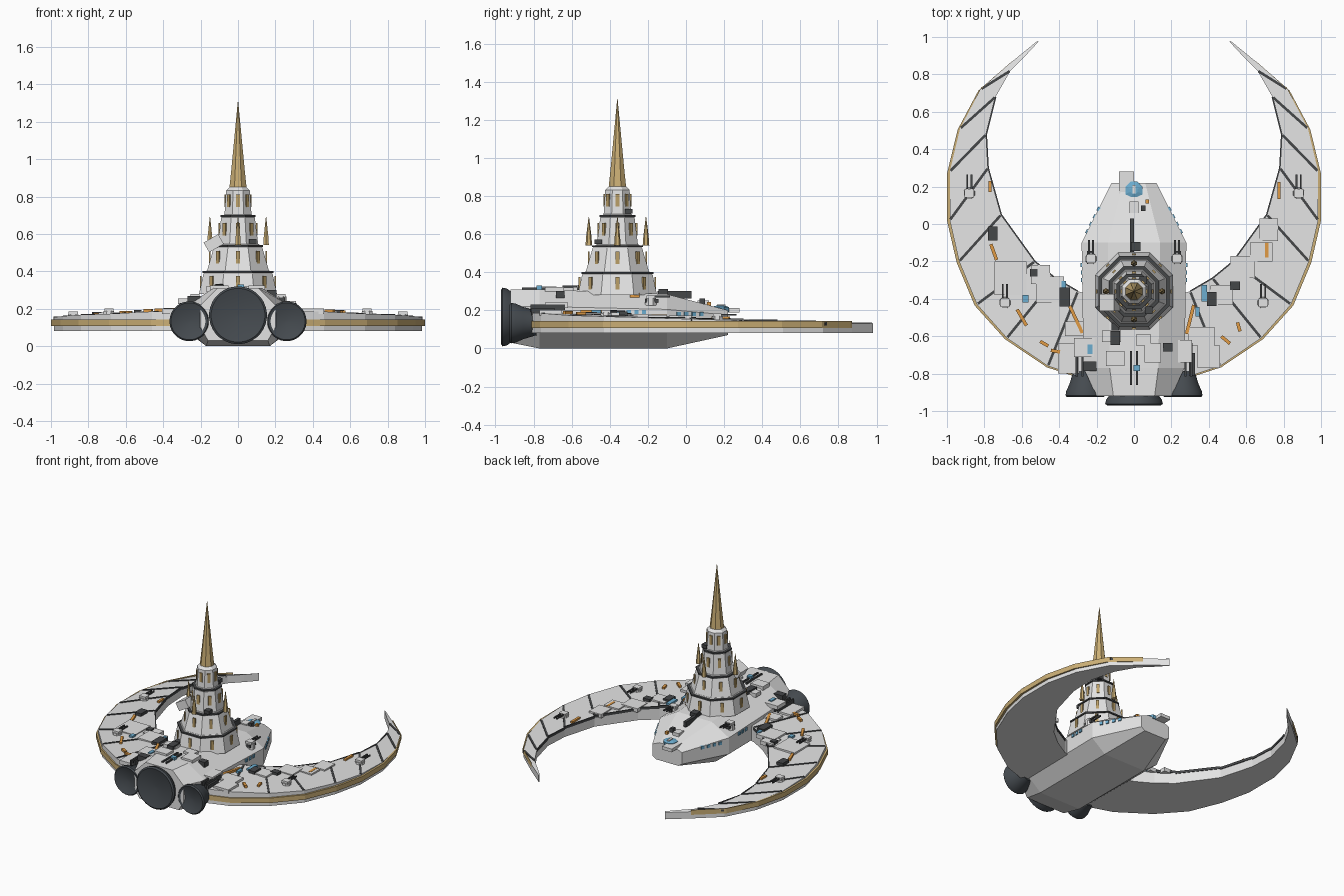
import bpy, bmesh, math
from mathutils import Vector, Matrix

if "Cube" in bpy.data.objects:
    bpy.data.objects.remove(bpy.data.objects["Cube"])

def mat(name, r, g, b):
    m = bpy.data.materials.new(name)
    m.diffuse_color = (r, g, b, 1)
    m.use_nodes = True
    m.node_tree.nodes["Principled BSDF"].inputs["Base Color"].default_value = m.diffuse_color
    return m

GREY = mat("hull grey", 0.77, 0.77, 0.77)
TRIM = mat("dark trim", 0.06, 0.063, 0.066)
ENG = mat("engine slate", 0.06, 0.07, 0.08)
GOLD = mat("gold", 0.60, 0.43, 0.18)
WIN = mat("window amber", 0.50, 0.35, 0.14)
ORANGE = mat("orange", 0.75, 0.33, 0.06)
BLUE = mat("blue", 0.15, 0.42, 0.63)

def mesh(name, verts, faces, material):
    me = bpy.data.meshes.new(name)
    me.from_pydata([tuple(v) for v in verts], [], faces)
    bm = bmesh.new()
    bm.from_mesh(me)
    bmesh.ops.recalc_face_normals(bm, faces=bm.faces)
    if bm.calc_volume(signed=True) < 0:
        bmesh.ops.reverse_faces(bm, faces=bm.faces)
    bm.to_mesh(me)
    bm.free()
    me.materials.append(material)
    ob = bpy.data.objects.new(name, me)
    bpy.context.collection.objects.link(ob)
    return ob

def loft(name, rings, material):
    """Skin a list of equal-length rings and cap both ends."""
    n = len(rings[0])
    verts = [v for r in rings for v in r]
    faces = [(i*n+j, i*n+(j+1) % n, (i+1)*n+(j+1) % n, (i+1)*n+j)
             for i in range(len(rings)-1) for j in range(n)]
    faces += [tuple(range(n)), tuple(range(len(verts)-n, len(verts)))]
    return mesh(name, verts, faces, material)

def turned(name, prof, n, c, material, axis='Z'):
    """Turned solid; prof holds (flat radius, position along axis)."""
    k = 1/math.cos(math.pi/n)
    rings = []
    for r, h in prof:
        ring = []
        for i in range(n):
            a = (i+0.5)*2*math.pi/n
            u, v = r*k*math.cos(a), r*k*math.sin(a)
            ring.append((c[0]+u, c[1]+v, h) if axis == 'Z' else (c[0]+u, h, c[1]+v))
        rings.append(ring)
    return loft(name, rings, material)

def box(name, c, s, material, rot=None):
    m = rot or Matrix.Identity(3)
    ring = [(-1, -1), (1, -1), (1, 1), (-1, 1)]
    return loft(name, [[Vector(c) + m @ Vector((x*s[0]/2, y*s[1]/2, z*s[2]/2))
                        for x, y in ring] for z in (-1, 1)], material)

def rz(deg):
    return Matrix.Rotation(math.radians(deg), 3, 'Z')

# Hull: y, half widths (middle, top, bottom), top, bottom, upper and lower chine heights
SECT = [(-0.92, .20, .11, .16, .31, .03, .22, .10), (-0.77, .27, .13, .17, .31, 0, .22, .085),
        (-0.10, .28, .14, .17, .285, 0, .205, .085), (0.22, .12, .06, .09, .20, .07, .175, .09)]

def section(y):
    for a, b in zip(SECT, SECT[1:]):
        if y <= b[0]:
            t = (y-a[0])/(b[0]-a[0])
            return [p+(q-p)*t for p, q in zip(a, b)]
    return SECT[-1]

loft("hull", [[(-w, y, k), (-w, y, m), (-t, y, h), (t, y, h), (w, y, m), (w, y, k),
               (b, y, l), (-b, y, l)] for y, w, t, b, h, l, m, k in SECT], GREY)

# Crescent wings
OUT = [(.515, .98), (.65, .87), (.82, .72), (.93, .51), (.985, .28), (.985, .02), (.935, -.2),
       (.84, -.43), (.68, -.61), (.46, -.76), (.25, -.83), (0, -.85)]
INN = [(.51, .975), (.58, .90), (.66, .82), (.74, .68), (.79, .48), (.78, .30), (.71, .05),
       (.53, -.20), (.42, -.29), (.30, -.36), (.15, -.40), (0, -.42)]

def deck(x, y):
    return max(.13, min(.185, .155 - .03*y + max(0, .6-abs(x))*.05))

def bar(name, a, b, w, over, material, grow):
    """Thin bar between two plan points, following the deck."""
    a, b = Vector(a), Vector(b)
    d = (b-a).normalized()
    n = Vector((-d.y, d.x))*w/2
    a, b = a-d*grow, b+d*grow
    pts = [a-n, b-n, b+n, a+n]
    top = [deck(*a)+.006, deck(*b)]
    return loft(name, [[(p.x, p.y, top[i in (1, 2)]+e) for i, p in enumerate(pts)]
                       for e in (-.012, over)], material)

for s in (-1, 1):
    o = [(s*x, y) for x, y in OUT]
    n = [(s*x, y) for x, y in INN]
    loft("wing", [[(*p, .08), (*p, deck(*p)), (*q, deck(*q)+.006), (*q, .08)]
                  for p, q in zip(o, n)], GREY)
    for i in range(2, 10):
        bar("wing_seam", n[i], o[i], .014, .004, TRIM, -.006)
    for i in range(3, 9):
        bar("inner_edge_trim", n[i], n[i+1], .008, .006, TRIM, 0)
    loft("gold_edge_band", [[(x*1.0, y, .107), (x*1.0, y, .143), (x*1.014, y-.006, .143),
                             (x*1.014, y-.006, .107)] for x, y in o[1:11]], GOLD)

# Engines: centre x, z, rim radius, front y, length
for x, z, r, y, l in [(0, .165, .154, -.97, .13), (-.26, .133, .106, -.925, .14),
                      (.26, .133, .106, -.925, .14)]:
    ob = turned("engine_bell", [(.01, y+.02), (r*.6, y+.013), (r*.93, y), (r, y+.008),
                (r*.97, y+.03), (r*.80, y+l*.5), (r*.6, y+l)], 32, (x, z), ENG, 'Y')
    bpy.ops.object.select_all(action='DESELECT')
    ob.select_set(True)
    bpy.context.view_layer.objects.active = ob
    bpy.ops.object.shade_smooth_by_angle(angle=math.radians(40))
    for k in (-1, 1):
        box("engine_pipe", (x*1.12+k*.015, y+.20, .30 if x == 0 else .21),
            (.011, .18, .04), TRIM)

# Tower tiers with thin dark lips and upright amber windows
TC = (0, -.36)
TIERS = [(.28, .405, .208, .185), (.405, .545, .165, .130), (.545, .705, .108, .090),
         (.705, .85, .072, .064)]
for z0, z1, r0, r1 in TIERS:
    turned("tower_tier", [(r0, z0), (r1, z1-.018), (r1-.018, z1)], 8, TC, GREY)
    if z1 < .8:
        turned("tower_lip", [(r1+.004, z1-.014), (r1+.004, z1-.004)], 8, TC, TRIM)
    zm = z0+(z1-z0)*.50
    rm = r0+(r1-r0)*.40
    for i in range(8):
        a = i*math.pi/4
        box("tower_window", (rm*math.cos(a), TC[1]+rm*math.sin(a), zm),
            (.009, .021, .066), WIN, Matrix.Rotation(a, 3, 'Z'))
turned("spire", [(.046, .845), (.036, .94), (.001, 1.31)], 8, TC, GOLD)
for i in range(4):
    a = i*math.pi/2
    c = (.15*math.cos(a), TC[1]+.15*math.sin(a))
    turned("small_spire", [(.015, .54), (.012, .59), (.001, .69)], 6, c, GOLD)
box("tower_side_plate", (-.13, -.42, .55), (.09, .09, .06), GREY,
    Matrix.Rotation(math.radians(-30), 3, 'Y'))
for x, y, z in [(.08, -.46, .56), (-.1, -.55, .32), (.05, -.30, .72)]:
    box("tower_unit", (x, y, z), (.04, .04, .025), TRIM)

# Twin gun turrets
for s in (-1, 1):
    for x, y, z in [(.88, .165, .15), (.69, -.42, .168), (.23, -.185, .245)]:
        turned("turret_base", [(.03, z-.02), (.028, z+.02)], 8, (s*x, y), GREY)
        box("turret_head", (s*x, y, z+.025), (.05, .045, .018), GREY)
        for k in (-1, 1):
            box("turret_barrel", (s*x+k*.011, y+.055, z+.027), (.009, .09, .010), TRIM)

def on_deck(name, x, y, sx, sy, h, material, turn=0):
    w, t, top, m = [section(y)[i] for i in (1, 2, 4, 6)]
    z = deck(x, y)
    if y < .22 and abs(x) < w:
        z = top if abs(x) < t else top+(m-top)*(abs(x)-t)/(w-t)
    box(name, (x, y, z+h/2-.006), (sx, sy, h+.012), material, rz(turn))

# Deck plates: x, y, width, depth
for x, y, w, d in [(-.66, -.29, .17, .18), (-.45, -.35, .15, .14), (-.50, -.27, .10, .10),
                   (-.35, -.72, .11, .16), (-.24, -.66, .16, .10), (-.32, -.56, .10, .08),
                   (.58, -.23, .13, .12), (.72, -.03, .10, .12), (.68, -.15, .12, .10),
                   (.47, -.38, .12, .10), (.36, -.60, .14, .10), (.40, -.71, .12, .12),
                   (.26, -.68, .10, .12), (.10, -.69, .09, .10), (-.10, -.72, .10, .08),
                   (.05, -.62, .08, .06), (0, .09, .05, .06), (-.12, -.60, .10, .06)]:
    on_deck("deck_plate", x, y, w, d, .016, GREY)
on_deck("nose_plate", -.04, .215, .08, .13, .012, GREY)

# Dark deck units
for x, y, w, d in [(-.37, -.39, .055, .10), (-.755, -.05, .05, .075), (-.535, -.26, .04, .04),
                   (.415, -.40, .05, .075), (.54, -.33, .055, .045), (.18, -.66, .05, .045),
                   (-.10, -.61, .05, .075), (-.235, -.76, .07, .05), (.31, -.75, .03, .12),
                   (-.01, -.06, .022, .18), (.05, .085, .025, .03), (.01, -.12, .05, .05)]:
    on_deck("deck_unit", x, y, w, d, .026, TRIM)

# Orange stripes: x, y, length, turn
for x, y, l, a in [(-.31, -.51, .16, 25), (.30, -.51, .16, -14), (-.77, .20, .06, 0),
                   (.775, .18, .09, 0), (-.75, -.15, .09, 20), (.71, -.14, .08, 0),
                   (-.60, -.50, .10, 30), (.49, -.62, .06, 50), (-.48, -.64, .05, 60),
                   (.56, -.55, .05, 15), (-.42, -.68, .05, 80), (.17, -.27, .05, 0),
                   (.07, .12, .02, 0)]:
    on_deck("orange_stripe", x, y, .018, l, .018, ORANGE, a)

# Blue lights and nose sensor
for x, y, w, d in [(-.375, -.33, .025, .05), (.375, -.37, .03, .09), (-.235, -.67, .025, .05),
                   (.015, -.77, .035, .03), (-.58, -.40, .03, .04), (.34, -.47, .02, .05)]:
    on_deck("blue_light", x, y, w, d, .020, BLUE)
turned("nose_sensor", [(.046, .19), (.046, .217), (.02, .225)], 8, (0, .18), BLUE)
box("sensor_cap", (0, .185, .226), (.018, .045, .01), GREY)

# Portholes along the upright hull flanks
for s in (-1, 1):
    for y in (-.30, -.26, -.22, -.04, 0, .04, .08):
        box("porthole", (s*section(y)[1], y, .18 if y > -.1 else .192),
            (.014, .022, .022), BLUE, rz(s*26.5 if y > -.1 else 0))
    box("flank_unit", (s*.235, -.18, .25), (.03, .07, .02), TRIM)
